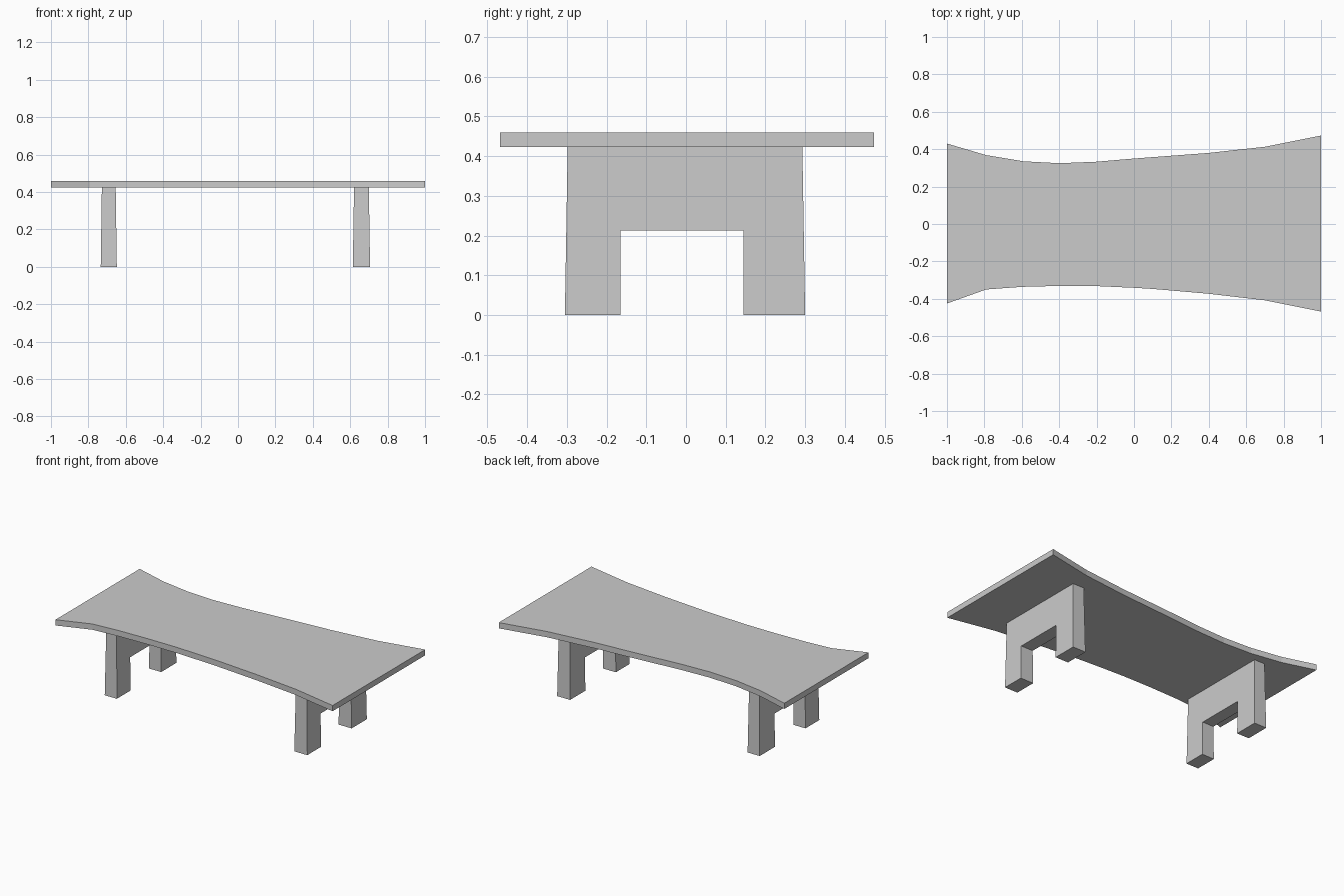
import bpy
import bmesh

cube = bpy.data.objects.get("Cube")
if cube:
    bpy.data.objects.remove(cube, do_unlink=True)

GREY = (0.6, 0.6, 0.6, 1.0)
mat = bpy.data.materials.new("plain grey")
mat.use_nodes = True
mat.diffuse_color = GREY
mat.node_tree.nodes["Principled BSDF"].inputs["Base Color"].default_value = GREY

TOP, UNDER, ARCH = 0.46, 0.423, 0.213


def prism(name, outline, offset):
    """Extrude a closed outline of 3D points along an offset."""
    bm = bmesh.new()
    face = bm.faces.new([bm.verts.new(p) for p in outline])
    ext = bmesh.ops.extrude_face_region(bm, geom=[face])
    moved = [v for v in ext["geom"] if isinstance(v, bmesh.types.BMVert)]
    bmesh.ops.translate(bm, verts=moved, vec=offset)
    bmesh.ops.recalc_face_normals(bm, faces=bm.faces)
    mesh = bpy.data.meshes.new(name)
    bm.to_mesh(mesh)
    bm.free()
    mesh.materials.append(mat)
    obj = bpy.data.objects.new(name, mesh)
    bpy.context.collection.objects.link(obj)
    return obj


# Table top with waisted long edges
back = [(-1, .43), (-.79, .368), (-.59, .335), (-.4, .325), (-.2, .333),
        (0, .35), (.4, .38), (.7, .413), (1, .473)]
front = [(-1, -.425), (-.79, -.35), (-.6, -.336), (-.4, -.331), (-.2, -.332),
         (0, -.341), (.1, -.347), (.4, -.373), (.7, -.408), (1, -.468)]
prism("table_top", [(x, y, UNDER) for x, y in front + back[::-1]],
      (0, 0, TOP - UNDER))

# Arched end supports, slightly wider at the foot
arch = [(-.305, 0), (-.165, 0), (-.165, ARCH), (.145, ARCH), (.145, 0),
        (.3, 0), (.293, UNDER), (-.298, UNDER)]
for name, centre, half in (("right_support", -.691, .043),
                           ("left_support", .66, .046)):
    support = prism(name, [(-half, y, z) for y, z in arch], (2 * half, 0, 0))
    for v in support.data.vertices:
        v.co.x *= 1 - 0.14 * v.co.z / UNDER
    support.location.x = centre
